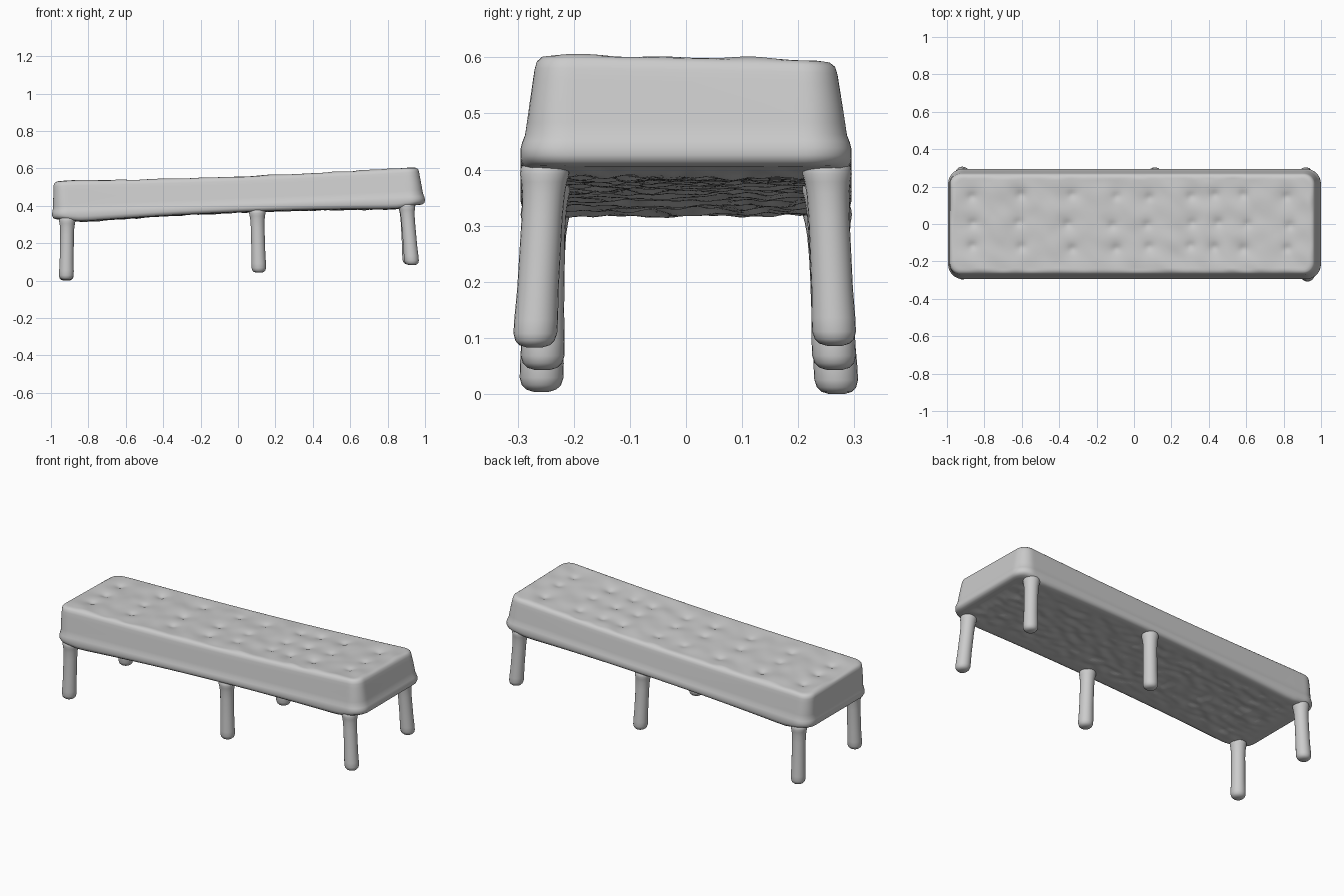
import bpy, bmesh, math
from mathutils import Vector, noise

if "Cube" in bpy.data.objects:
    bpy.data.objects.remove(bpy.data.objects["Cube"])

SLOPE = 0.04            # the bench rises towards +x
NX, NY = 150, 44
HX, HY = 0.997, 0.295


def finish(bm, name):
    bmesh.ops.recalc_face_normals(bm, faces=bm.faces)
    me = bpy.data.meshes.new(name)
    bm.to_mesh(me)
    bm.free()
    for p in me.polygons:
        p.use_smooth = True
    ob = bpy.data.objects.new(name, me)
    bpy.context.collection.objects.link(ob)
    return ob


def rounded(u, v, inset, r):
    """Map a point of the unit square onto a rounded rectangle."""
    hx, hy = HX - inset, HY - inset
    x, y = u * hx, v * hy
    dx, dy = abs(x) - (hx - r), abs(y) - (hy - r)
    if dx > 0 and dy > 0:
        s = max(dx, dy) / math.hypot(dx, dy)
        x = math.copysign(hx - r + dx * s, x)
        y = math.copysign(hy - r + dy * s, y)
    return x, y


def tilt(x, y, z):
    """Lean the seat about the y axis, with a sagging top and drooping underside ends."""
    t = max(0.0, (z - 0.40) / 0.165)
    low = max(0.0, min(1.0, (0.405 - z) / 0.035))
    z -= 0.013 * t * max(0.0, math.cos(math.pi / 2 * (x - 0.1) / 0.95))
    fade = max(0.0, min(1.0, (0.95 - abs(x)) / 0.1))
    z -= 0.015 * low * fade * min(1.0, (x / 0.8) ** 2)
    if x < 0:
        x *= 1 + 0.014 * t
    a = math.atan(SLOPE)
    zc = z - 0.46
    return Vector((x * math.cos(a) - zc * math.sin(a), y,
                   0.46 + x * math.sin(a) + zc * math.cos(a)))


BUTTON_X = (-0.85, -0.6, -0.335, -0.1, 0.08, 0.31, 0.445, 0.6, 0.83)
BUTTON_Y = (-0.125, 0.0, 0.15)
BUTTONS = [(x + 0.012 * math.sin(7 * i + 3 * j), y + 0.008 * math.cos(5 * i + j))
           for i, x in enumerate(BUTTON_X) for j, y in enumerate(BUTTON_Y)]


def top_z(x, y):
    """Tufted cushion surface."""
    z = 0.565 - 0.02 * y
    z += 0.006 * noise.noise(Vector(((x + y) * 9, (y - x) * 5, 0)))
    for bx, by in BUTTONS:
        d2 = (x - bx) ** 2 + (y - by) ** 2
        if d2 < 0.03:
            z -= 0.009 * math.exp(-d2 / 0.0025) + 0.008 * math.exp(-d2 / 0.0004)
    return z


def under_z(x, y):
    """Wrinkled underside."""
    edge = min((HX - 0.04 - abs(x)) / 0.1, (HY - 0.04 - abs(y)) / 0.06)
    k = max(0.0, min(1.0, edge))
    return 0.366 - k * 0.008 * noise.noise(Vector((x * 14, y * 24, 5)))


def build_seat():
    bm = bmesh.new()
    us = [2 * i / NX - 1 for i in range(NX + 1)]
    vs = [2 * j / NY - 1 for j in range(NY + 1)]
    border = ([(i, 0) for i in range(NX)] + [(NX, j) for j in range(NY)] +
              [(i, NY) for i in range(NX, 0, -1)] + [(0, j) for j in range(NY, 0, -1)])

    def sheet(inset, r, height):
        g = []
        for u in us:
            col = []
            for v in vs:
                x, y = rounded(u, v, inset, r)
                col.append(bm.verts.new(tilt(x, y, height(x, y))))
            g.append(col)
        for i in range(NX):
            for j in range(NY):
                bm.faces.new((g[i][j], g[i + 1][j], g[i + 1][j + 1], g[i][j + 1]))
        return [g[i][j] for i, j in border]

    # side profile: (inset, corner radius, height) from cushion edge to lower rim
    profile = [(0.038, 0.052, 0.562), (0.029, 0.058, 0.554), (0.025, 0.061, 0.540),
               (0.022, 0.063, 0.52), (0.016, 0.067, 0.48), (0.011, 0.072, 0.445),
               (0.008, 0.076, 0.425), (0.003, 0.08, 0.412), (0.0, 0.08, 0.40),
               (0.0, 0.08, 0.386), (0.004, 0.08, 0.375), (0.016, 0.07, 0.368)]
    rings = [sheet(0.05, 0.045, top_z)]
    for inset, r, z in profile:
        ring = []
        for i, j in border:
            x, y = rounded(us[i], vs[j], inset, r)
            dz = -0.02 * y * max(0, (z - 0.45) / 0.11)
            ring.append(bm.verts.new(tilt(x, y, z + dz)))
        rings.append(ring)
    rings.append(sheet(0.035, 0.06, under_z))
    n = len(border)
    for a, b in zip(rings, rings[1:]):
        for k in range(n):
            m = (k + 1) % n
            bm.faces.new((a[k], a[m], b[m], b[k]))
    return finish(bm, "seat")


def build_leg(name, top, bottom):
    """Round leg with a flared top and a domed foot."""
    bm = bmesh.new()
    top, bottom = Vector(top), Vector(bottom)
    length = top.z - bottom.z
    # (distance from the top, radius)
    rows = [(0, 0.026), (0.01, 0.036), (0.022, 0.043), (0.034, 0.044), (0.048, 0.041),
            (0.07, 0.038), (0.11, 0.0365), (length * 0.7, 0.037),
            (length - 0.05, 0.039), (length - 0.025, 0.039),
            (length - 0.012, 0.035), (length - 0.004, 0.027), (length, 0.014)]
    rings = []
    for d, r in rows:
        c = top.lerp(bottom, d / length)
        rings.append([bm.verts.new(c + Vector((r * math.cos(t), r * math.sin(t), 0)))
                      for t in (2 * math.pi * k / 24 for k in range(24))])
    for a, b in zip(rings, rings[1:]):
        for k in range(24):
            m = (k + 1) % 24
            bm.faces.new((a[k], a[m], b[m], b[k]))
    bm.faces.new(rings[0])
    bm.faces.new(rings[-1])
    return finish(bm, name)


build_seat()

# legs: name, top x, foot x, foot y, foot z
for name, tx, fx, fy, fz in (("front_left_leg", -0.912, -0.918, -0.258, 0.004),
                             ("back_left_leg", -0.912, -0.918, 0.269, 0.0),
                             ("front_middle_leg", 0.102, 0.112, -0.256, 0.043),
                             ("back_middle_leg", 0.102, 0.112, 0.265, 0.043),
                             ("front_right_leg", 0.900, 0.930, -0.270, 0.083),
                             ("back_right_leg", 0.900, 0.920, 0.265, 0.086)):
    build_leg(name, (tx, math.copysign(0.25, fy), 0.39 + SLOPE * tx), (fx, fy, fz))
